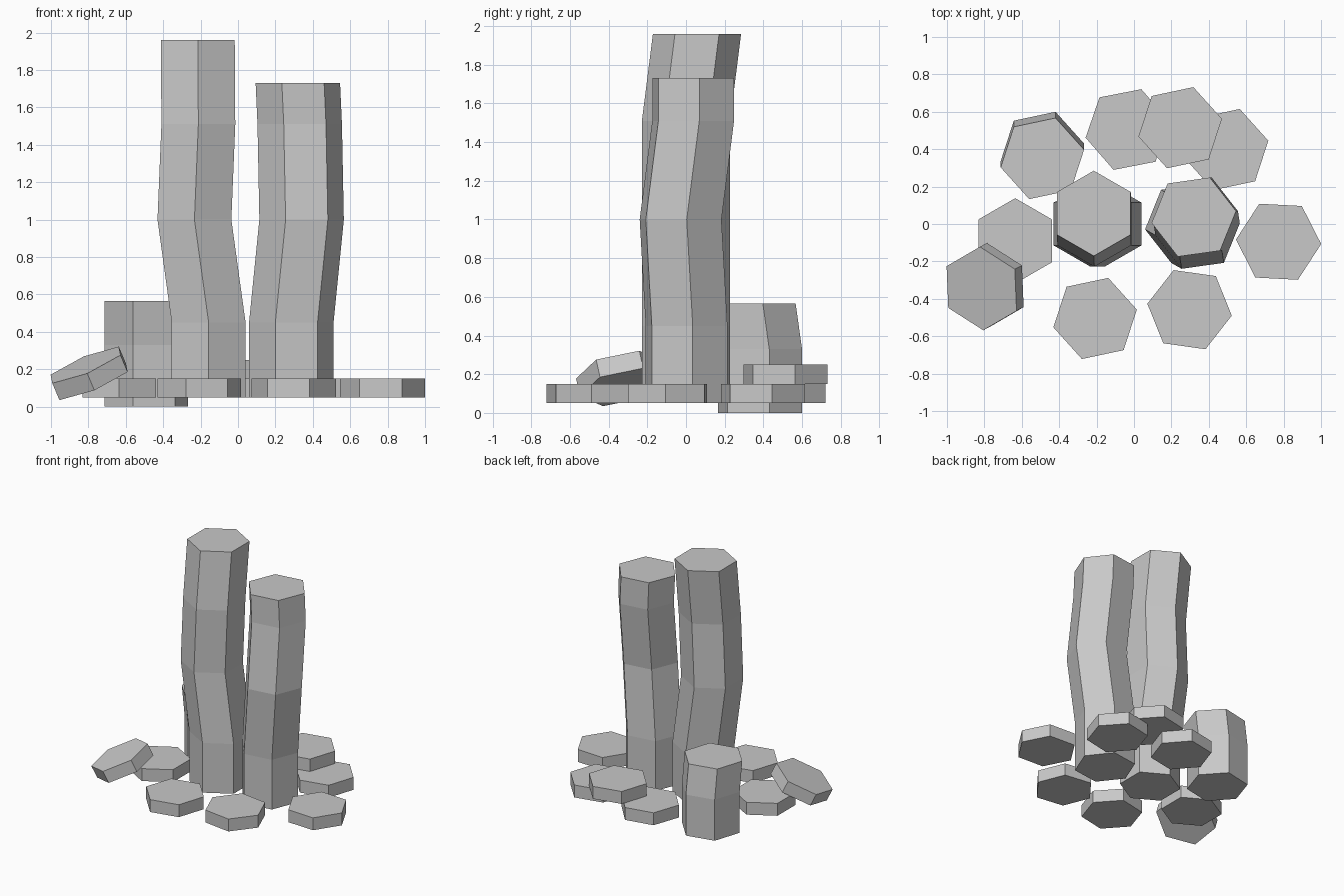
import bpy, bmesh
from math import cos, sin, radians
from mathutils import Vector

default = bpy.data.objects.get("Cube")
if default:
    bpy.data.objects.remove(default, do_unlink=True)

# One plain stone colour
stone = bpy.data.materials.new("grey_stone")
stone.use_nodes = True
colour = (0.58, 0.58, 0.58, 1)
stone.diffuse_color = colour
stone.node_tree.nodes["Principled BSDF"].inputs["Base Color"].default_value = colour

RADIUS = 0.228
THICK = 0.1


def hex_prism(name, centres, turn):
    """Loft a hexagon through a list of ring centres, capped at both ends."""
    bm = bmesh.new()
    rings = []
    for x, y, z in centres:
        ring = []
        for i in range(6):
            a = radians(turn + 60 * i)
            ring.append(bm.verts.new((x + RADIUS * cos(a), y + RADIUS * sin(a), z)))
        rings.append(ring)
    for low, high in zip(rings, rings[1:]):
        for i in range(6):
            j = (i + 1) % 6
            bm.faces.new((low[i], low[j], high[j], high[i]))
    bm.faces.new(rings[0][::-1])
    bm.faces.new(rings[-1])
    mesh = bpy.data.meshes.new(name)
    bm.to_mesh(mesh)
    bm.free()
    mesh.materials.append(stone)
    obj = bpy.data.objects.new(name, mesh)
    bpy.context.collection.objects.link(obj)
    return obj


# Standing columns, each bending at its joints
hex_prism("tall_column", [(-0.157, 0, 0.05), (-0.157, 0, 0.45), (-0.233, 0, 1.0),
                          (-0.212, 0, 1.51), (-0.215, 0.057, 1.96)], 30)
hex_prism("short_column", [(0.285, 0.003, 0.05), (0.285, 0.003, 0.45), (0.34, -0.028, 1.0),
                           (0.33, 0.037, 1.51), (0.32, 0.037, 1.73)], 8)
hex_prism("broken_column", [(-0.49, 0.383, 0), (-0.49, 0.383, 0.33), (-0.49, 0.35, 0.565)], 12)

# Flat slabs lying around the columns: x, y, underside height, turn
slabs = {
    "back_slab": (-0.035, 0.505, 0.05, 11),
    "stacked_back_slab": (0.247, 0.515, 0.15, 12),
    "back_left_slab": (0.495, 0.398, 0.05, 12),
    "left_slab": (0.773, -0.095, 0.05, -3),
    "front_left_slab": (0.297, -0.458, 0.05, -8),
    "front_slab": (-0.208, -0.505, 0.05, 12),
    "right_slab": (-0.635, -0.09, 0.05, 30),
}
for name, (x, y, z, turn) in slabs.items():
    hex_prism(name, [(x, y, z), (x, y, z + THICK)], turn)

# Slab leaning on its neighbour
leaning = hex_prism("leaning_slab", [(0, 0, -THICK / 2), (0, 0, THICK / 2)], 30)
leaning.location = (-0.796, -0.335, 0.178)
leaning.rotation_mode = 'QUATERNION'
leaning.rotation_quaternion = Vector((0, 0, 1)).rotation_difference(Vector((-0.38, -0.2, 0.9)))
